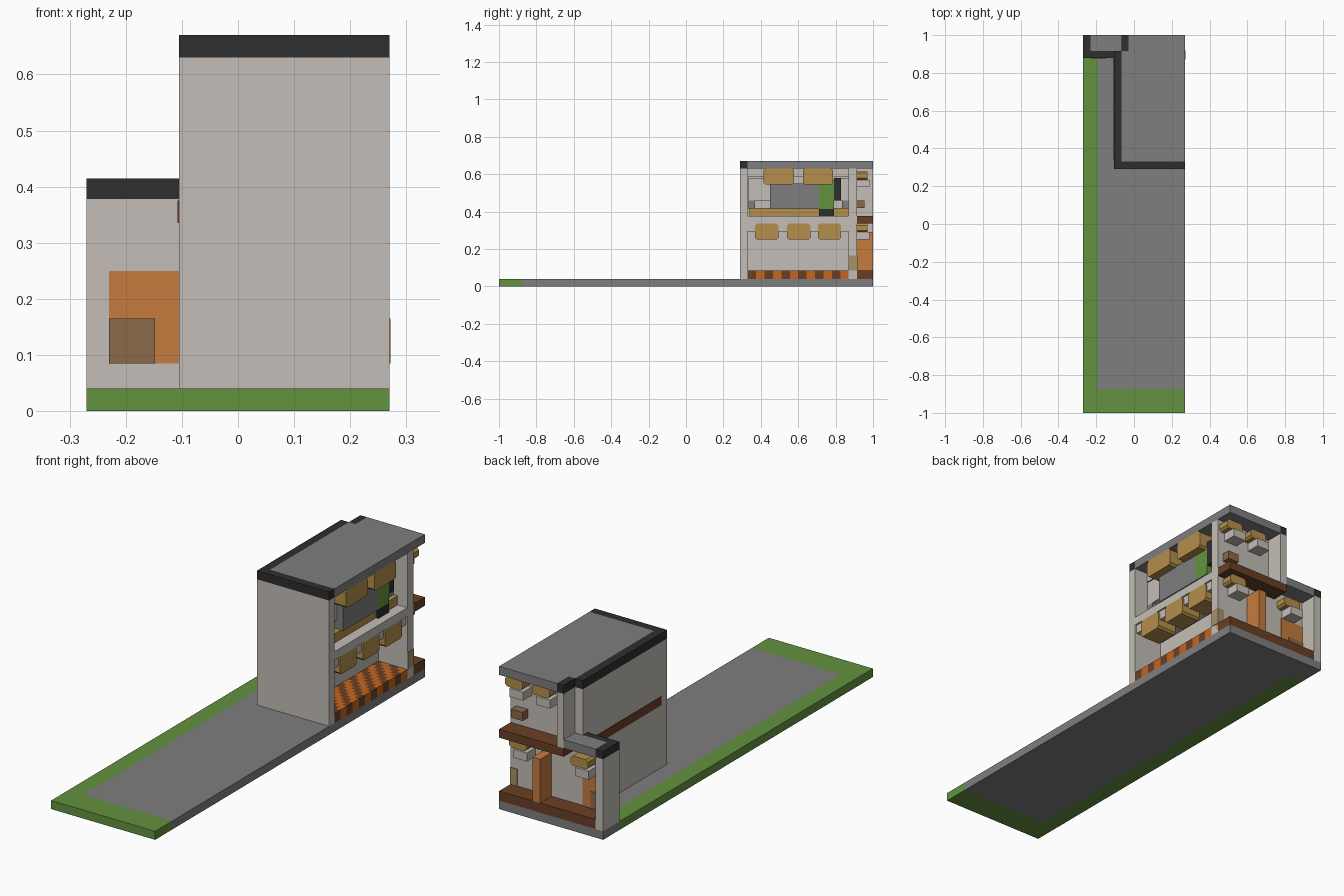
import bpy, bmesh

cube = bpy.data.objects.get("Cube")
if cube:
    bpy.data.objects.remove(cube, do_unlink=True)


def material(name, hexcode):
    rgb = [int(hexcode[i:i + 2], 16) / 255 for i in (0, 2, 4)]
    lin = [c / 12.92 if c < 0.04 else ((c + 0.055) / 1.055) ** 2.4 for c in rgb]
    m = bpy.data.materials.new(name)
    m.use_nodes = True
    m.diffuse_color = (*lin, 1)
    m.node_tree.nodes["Principled BSDF"].inputs["Base Color"].default_value = (*lin, 1)
    return m


beige = material("plaster beige", "C4BEB7")
dark = material("charcoal trim", "2E2E2F")
grey = material("concrete grey", "7E7E7E")
green = material("grass green", "62923F")
orange = material("door orange", "C67B3E")
tile = material("tile orange", "C7651F")
brown = material("wood brown", "693F25")
yellow = material("awning ochre", "B58F4C")
olive = material("olive tan", "A5946A")
umber = material("dull umber", "8B6A4A")


def finish(name, bm, *mats):
    bmesh.ops.recalc_face_normals(bm, faces=bm.faces)
    me = bpy.data.meshes.new(name)
    bm.to_mesh(me)
    bm.free()
    for m in mats:
        me.materials.append(m)
    ob = bpy.data.objects.new(name, me)
    bpy.context.scene.collection.objects.link(ob)
    return ob


def box(name, x, y, z, mat, chip=None):
    """Box from three (low, high) ranges; chip bevels edges along that axis."""
    bm = bmesh.new()
    bmesh.ops.create_cube(bm, size=1)
    for v in bm.verts:
        v.co = [r[0] if c < 0 else r[1] for c, r in zip(v.co, (x, y, z))]
    if chip is not None:
        edges = [e for e in bm.edges
                 if abs((e.verts[0].co - e.verts[1].co)[chip]) > 1e-4]
        bmesh.ops.bevel(bm, geom=edges, offset=0.01, segments=1, affect='EDGES')
    return finish(name, bm, mat)


# Main levels and planes
L, R = -0.27, 0.27          # outer sides
M = -0.105                  # side wall of the main block
F, B = 0.29, 1.0            # front and back of the main block
T = 0.04                    # wall thickness
W = 0.915                   # back facade plane
S = 0.12                    # recessed side facade plane
G, U, ROOF = 0.085, 0.375, 0.67

# Ground
box("ground", (-0.19, R), (-0.875, B), (0, T), grey)
box("ground_corner", (L, -0.19), (0.88, B), (0, T), grey)
box("grass_side", (L, -0.19), (-1, 0.88), (0, T), green)
box("grass_front", (-0.19, R), (-1, -0.875), (0, T), green)

# Main walls
box("front_wall", (M, R), (F, F + T), (T, 0.63), beige)
box("side_wall", (M, M + T), (F + T, W), (T, 0.63), beige)
box("back_wall", (M + T, R), (0.87, W), (T, 0.63), beige)
box("recess_wall", (S - T, S), (F + T, 0.87), (T, 0.63), beige)
box("upper_side_wall", (-0.065, -0.03), (W, B), (U, 0.63), beige)
box("floor_band", (M - 0.003, M), (0.335, 0.88), (0.335, U), brown)

# Tower
box("tower_front_wall", (L, M), (0.88, W), (T, 0.378), beige)
box("tower_side_wall", (L, L + T), (W, B), (T, 0.378), beige)
box("tower_roof", (L + T, -0.065), (W, B), (0.375, 0.415), grey)
box("tower_trim_front", (L, M), (0.88, W), (0.378, 0.415), dark)
box("tower_trim_side", (L, L + T), (W, B), (0.378, 0.415), dark)
box("tower_trim_step", (M, -0.065), (W - 0.035, W + 0.002), (0.378, 0.415), dark)
box("tower_door", (-0.23, M), (0.878, W + 0.003), (G, 0.25), orange)
box("tower_door_panel", (-0.23, -0.148), (0.875, W + 0.005), (G, 0.165), umber)

# Main roof and its trim
box("roof", (M + T, R), (F + T, W), (0.63, ROOF), grey)
box("roof_back", (-0.03, R), (W, B), (0.63, ROOF), grey)
box("roof_trim_front", (M, R), (F, F + T), (0.63, ROOF), dark)
box("roof_trim_side", (M, M + T), (F + T, W), (0.63, ROOF), dark)
box("roof_trim_step", (-0.065, -0.03), (W, B), (0.63, ROOF), dark)

# Floors
box("porch_floor", (L + T, R), (W, B), (T, G), brown)
box("porch_floor_end", (S, R), (0.87, W), (T, G), brown)
box("upper_porch_floor", (-0.065, R), (W, B), (0.335, U), brown)
box("upper_floor", (S, R), (F + T, 0.87), (0.335, U), beige)

# Diagonally striped tile floor, coloured in steps
bm = bmesh.new()
nx, ny = 7, 24
sx, sy = (R - S) / nx, (0.87 - F - T) / ny
for i in range(nx):
    for j in range(ny):
        r = bmesh.ops.create_cube(bm, size=1)
        for v in r["verts"]:
            v.co = (S + sx * (i + 0.5 + v.co.x), F + T + sy * (j + 0.5 + v.co.y),
                    G if v.co.z > 0 else T)
        for f in {f for v in r["verts"] for f in v.link_faces}:
            f.material_index = ((i + j) // 2) % 2
finish("striped_floor", bm, tile, brown)

# Side facade: lintels, awnings
box("lower_lintel", (S, 0.262), (F + T, 0.87), (0.293, 0.335), beige)
box("upper_lintel", (S, 0.2), (F + T, 0.87), (0.585, 0.63), beige)
for k, y in enumerate((0.37, 0.54, 0.705)):
    box(f"lower_awning_{k}", (0.17, R), (y, y + 0.125), (0.25, 0.335), yellow, 0)
for k, y in enumerate((0.415, 0.625)):
    box(f"upper_awning_{k}", (0.17, R), (y, y + 0.162), (0.545, 0.63), yellow, 0)

# Upper room furniture
box("bench_base", (S, 0.22), (0.34, 0.87), (U, 0.418), yellow)
box("large_panel", (S, 0.23), (0.45, 0.71), (0.415, 0.55), grey)
box("green_panel", (S, 0.23), (0.71, 0.79), (0.415, 0.57), green)
box("dark_panel", (S, 0.23), (0.79, 0.83), (0.46, 0.58), dark)
box("dark_foot", (S, 0.232), (0.71, 0.79), (U, 0.415), dark)
box("cabinet_front", (S, 0.2), (0.335, 0.45), (0.46, 0.58), beige)
box("cabinet_back", (S, 0.2), (0.83, 0.87), (0.46, 0.58), beige)
for k, y in enumerate((0.335, 0.835)):
    box(f"small_block_{k}", (S, 0.2), (y, y + 0.033), (0.415, 0.46), grey)

# Back facade: awnings with boxes beneath
for k, (x, z) in enumerate(((0.15, 0.29), (-0.17, 0.29), (0.17, 0.57), (0.03, 0.57))):
    box(f"back_awning_{k}", (x, x + 0.09), (W, 0.97), (z, z + 0.045), yellow, 1)
    box(f"back_box_{k}", (x - 0.01, x + 0.06), (W, 0.98), (z - 0.04, z), beige)

# Open door, planter and corner sleeve
box("open_door", (0.057, 0.098), (W, B), (G, 0.29), orange)
box("planter", (0.18, 0.24), (W, 0.955), (0.42, 0.46), umber)
box("corner_sleeve", (0.235, R + 0.002), (0.872, W + 0.003), (G, 0.165), olive)
